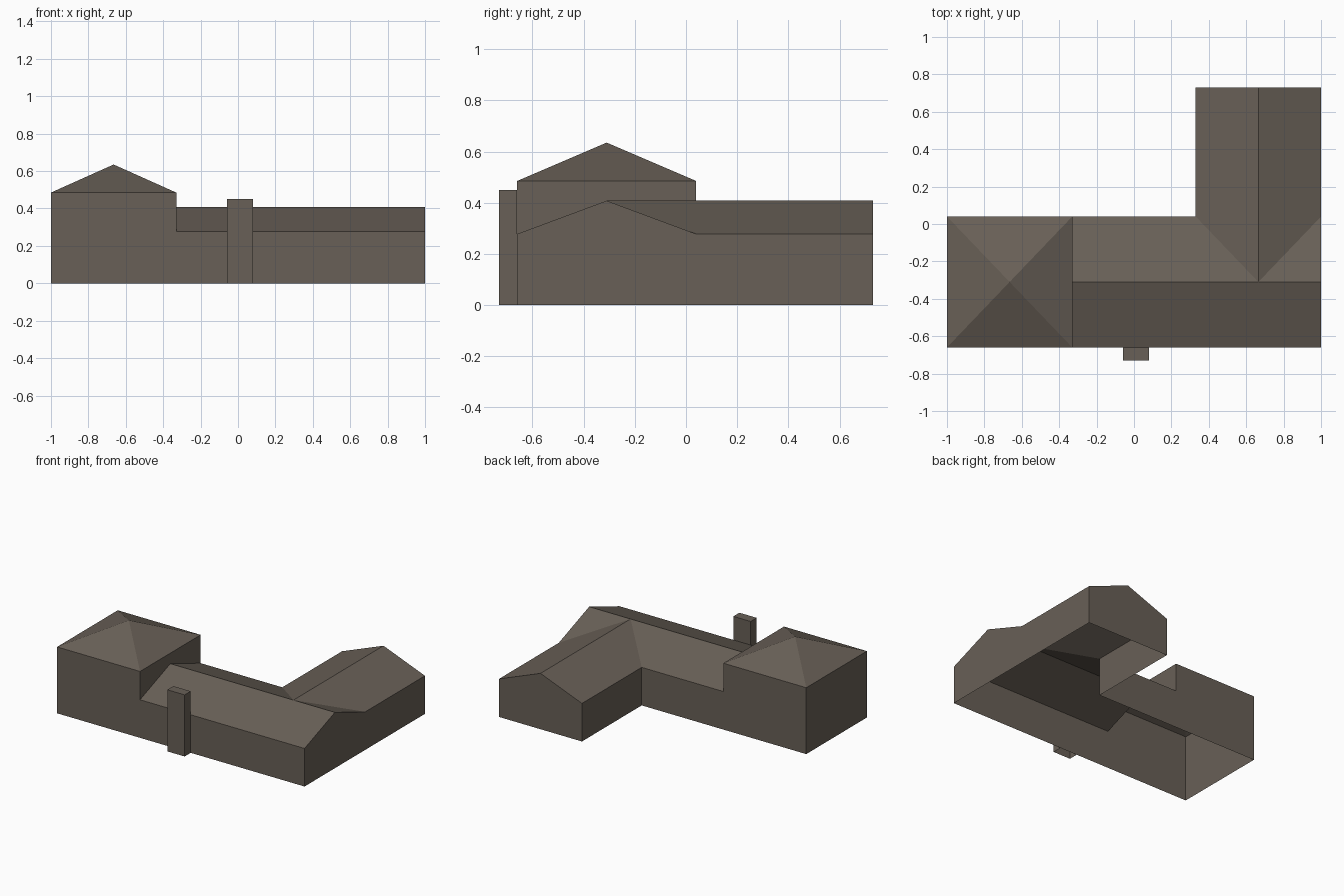
import bpy
import bmesh
from mathutils import Vector

cube = bpy.data.objects.get("Cube")
if cube:
    bpy.data.objects.remove(cube, do_unlink=True)

# One weathered stone colour for everything
stone = bpy.data.materials.new("grey brown stone")
stone.use_nodes = True
colour = (0.14, 0.117, 0.095, 1)
stone.diffuse_color = colour
stone.node_tree.nodes["Principled BSDF"].inputs["Base Color"].default_value = colour

# Plan lines and heights
LEFT, RIGHT, FRONT, REAR, BACK = -1, 1, -0.66, 0.04, 0.73
TOWER_X, WING_X = -0.33, 0.33
MID_Y = (FRONT + REAR) / 2
WING_MID = (WING_X + RIGHT) / 2
TOWER_MID = (LEFT + TOWER_X) / 2
EAVES, RIDGE, TOWER_EAVES, APEX = 0.278, 0.408, 0.485, 0.635


def shell(name, inside, faces):
    """Open-bottomed flat-faced shell whose faces all point away from inside."""
    bm = bmesh.new()
    for points in faces:
        face = bm.faces.new([bm.verts.new(p) for p in points])
        face.normal_update()
        if face.normal.dot(face.calc_center_median() - Vector(inside)) < 0:
            face.normal_flip()
    bmesh.ops.remove_doubles(bm, verts=bm.verts, dist=0.0005)
    mesh = bpy.data.meshes.new(name)
    bm.to_mesh(mesh)
    bm.free()
    mesh.materials.append(stone)
    bpy.context.collection.objects.link(bpy.data.objects.new(name, mesh))


def wall(a, b, top):
    return [(*a, 0), (*b, 0), (*b, top), (*a, top)]


def gable(a, b):
    peak = ((a[0] + b[0]) / 2, (a[1] + b[1]) / 2, RIDGE)
    return [(*a, 0), (*b, 0), (*b, EAVES), peak, (*a, EAVES)]


# Points where the two ridged roofs meet
crossing = (WING_MID, MID_Y, RIDGE)
inner_valley = (WING_X, REAR, EAVES)
outer_valley = (RIGHT, REAR, EAVES)
ridge_start = (TOWER_X, MID_Y, RIDGE)
ridge_end = (RIGHT, MID_Y, RIDGE)
wing_end = (WING_MID, BACK, RIDGE)
front_eave = (TOWER_X, FRONT, EAVES)
rear_eave = (TOWER_X, REAR, EAVES)

# Long main range with a gable on its left end
shell("main_range", (0, MID_Y, 0.1), [
    wall((TOWER_X, FRONT), (RIGHT, FRONT), EAVES),
    wall((TOWER_X, REAR), (WING_X, REAR), EAVES),
    gable((RIGHT, FRONT), (RIGHT, REAR)),
    [front_eave, (RIGHT, FRONT, EAVES), ridge_end, crossing, ridge_start],
    [rear_eave, ridge_start, crossing, inner_valley],
    [crossing, ridge_end, outer_valley],
])

# Rear wing joined to the range by valleys
shell("rear_wing", (WING_MID, 0.4, 0.1), [
    wall((WING_X, REAR), (WING_X, BACK), EAVES),
    wall((RIGHT, REAR), (RIGHT, BACK), EAVES),
    gable((WING_X, BACK), (RIGHT, BACK)),
    [crossing, wing_end, (WING_X, BACK, EAVES), inner_valley],
    [crossing, outer_valley, (RIGHT, BACK, EAVES), wing_end],
])

# Taller block with a pyramid roof, open into the main range
corners = [(LEFT, FRONT), (TOWER_X, FRONT), (TOWER_X, REAR), (LEFT, REAR)]
apex = (TOWER_MID, MID_Y, APEX)
tower = [[(*a, TOWER_EAVES), (*b, TOWER_EAVES), apex]
         for a, b in zip(corners, corners[1:] + corners[:1])]
tower += [wall(corners[i], corners[(i + 1) % 4], TOWER_EAVES) for i in (0, 2, 3)]
tower.append([front_eave, ridge_start, rear_eave,
              (TOWER_X, REAR, TOWER_EAVES), (TOWER_X, FRONT, TOWER_EAVES)])
shell("tower_block", (TOWER_MID, MID_Y, 0.1), tower)

# Chimney against the front wall
stack = [(-0.06, BACK * -1), (0.08, BACK * -1), (0.08, FRONT), (-0.06, FRONT)]
chimney = [wall(stack[i], stack[(i + 1) % 4], 0.45) for i in range(4)]
chimney.append([(*p, 0.45) for p in stack])
shell("chimney", (0.01, -0.695, 0.2), chimney)
